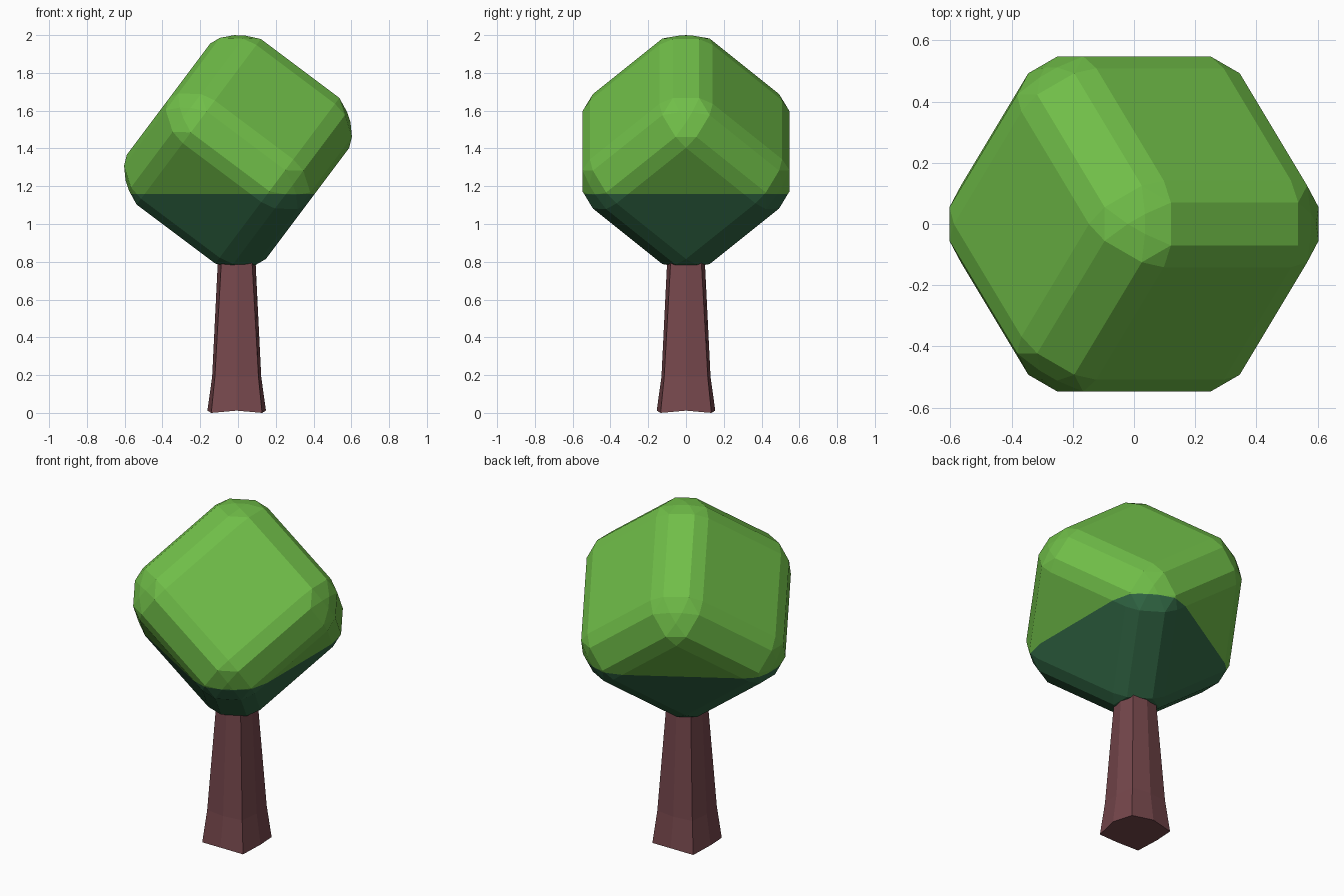
import bpy, bmesh, math
from itertools import permutations, product
from mathutils import Matrix, Vector

if "Cube" in bpy.data.objects:
    bpy.data.objects.remove(bpy.data.objects["Cube"])


def material(name, rgb):
    m = bpy.data.materials.new(name)
    m.diffuse_color = (*rgb, 1)
    m.use_nodes = True
    m.node_tree.nodes["Principled BSDF"].inputs["Base Color"].default_value = m.diffuse_color
    return m


def finish(bm, name, mats):
    bmesh.ops.recalc_face_normals(bm, faces=bm.faces)
    me = bpy.data.meshes.new(name)
    bm.to_mesh(me)
    bm.free()
    for m in mats:
        me.materials.append(m)
    ob = bpy.data.objects.new(name, me)
    bpy.context.collection.objects.link(ob)
    return ob


leaf = material("leaf green", (0.162, 0.515, 0.065))
shade = material("deep green", (0.032, 0.141, 0.061))
bark = material("bark brown", (0.18, 0.063, 0.072))

# foliage: softly rounded cube, one corner pattern repeated for all eight corners
corner = [(0.46, 0.26, 0.26), (0.437, 0.338, 0.26), (0.385, 0.339, 0.339)]
points = {tuple(a * s for a, s in zip(p, sg))
          for c in corner for p in permutations(c)
          for sg in product((1, -1), repeat=3)}
# cube axes: standing on a corner, symmetric across the xz plane
r = math.sqrt(0.5)
axes = Matrix(((-0.8, 0, 0.6), (0.6 * r, r, 0.8 * r), (0.6 * r, -r, 0.8 * r))).transposed()
bm = bmesh.new()
for p in sorted(points):
    bm.verts.new(axes @ Vector(p) + Vector((0, 0, 1.385)))
bmesh.ops.convex_hull(bm, input=bm.verts[:])
bmesh.ops.dissolve_limit(bm, angle_limit=math.radians(1), verts=bm.verts[:], edges=bm.edges[:])
# dark underside below a level line
CUT = 1.16
bmesh.ops.bisect_plane(bm, geom=bm.verts[:] + bm.edges[:] + bm.faces[:],
                       plane_co=(0, 0, CUT), plane_no=(0, 0, 1))
for f in bm.faces:
    f.material_index = 1 if f.calc_center_median().z < CUT else 0
finish(bm, "foliage", [leaf, shade])

# trunk: flared square with slightly bulging sides (z, corner radius, side radius)
bm = bmesh.new()
rings = []
for z, rc, rs in [(0.0, 0.19, 0.155), (0.19, 0.163, 0.13), (0.86, 0.11, 0.097)]:
    ring = []
    for i in range(8):
        a = i * math.pi / 4
        rad = rc if i % 2 else rs
        lift = 0.012 if z == 0 and i % 2 == 0 else 0
        ring.append(bm.verts.new((rad * math.cos(a) - 0.007, rad * math.sin(a), z + lift)))
    rings.append(ring)
for lo, hi in zip(rings, rings[1:]):
    for i in range(8):
        j = (i + 1) % 8
        bm.faces.new((lo[i], lo[j], hi[j], hi[i]))
bm.faces.new(rings[0][::-1])
bm.faces.new(rings[-1])
finish(bm, "trunk", [bark])
